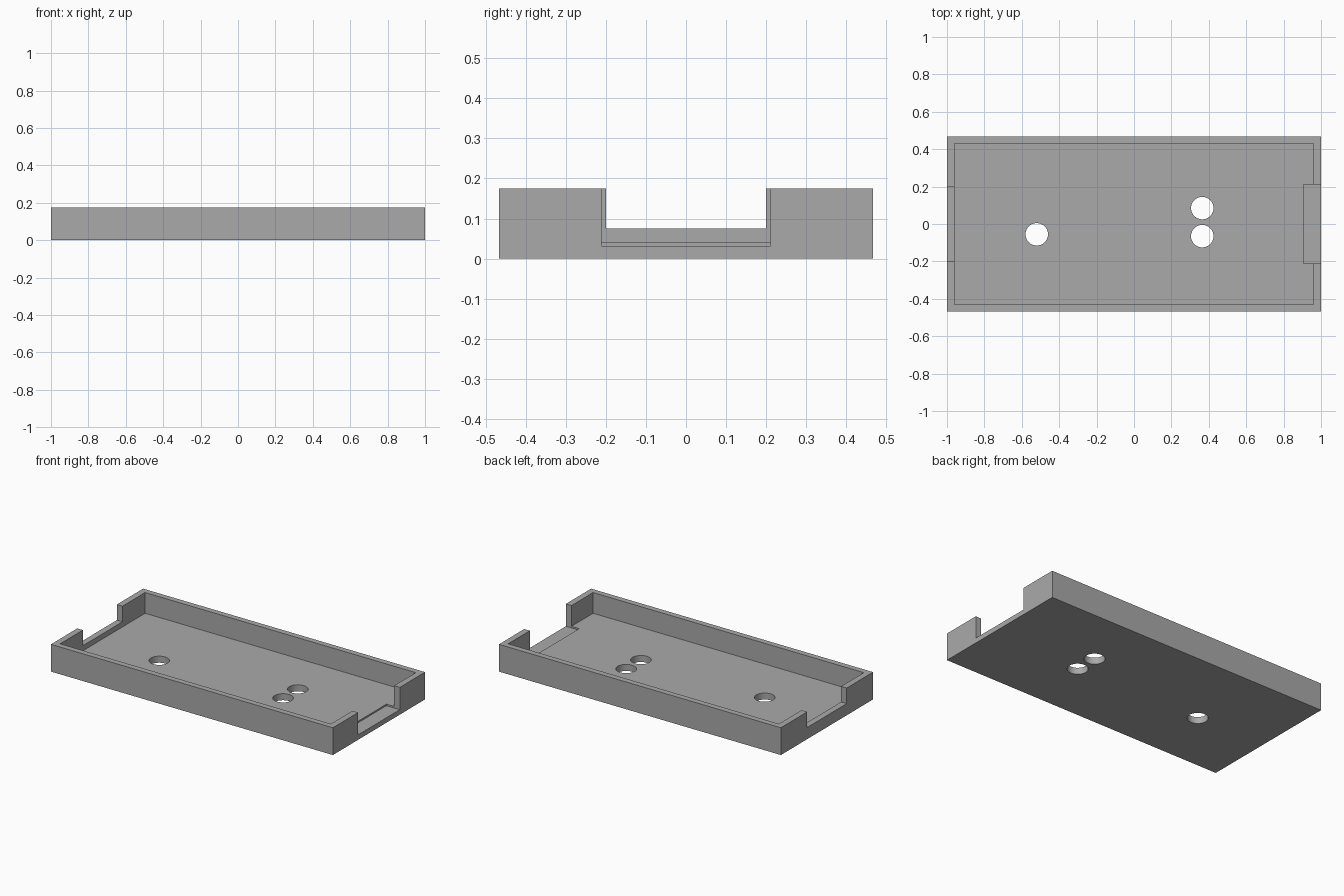
import bpy

cube = bpy.data.objects.get("Cube")
if cube:
    bpy.data.objects.remove(cube, do_unlink=True)

grey = bpy.data.materials.new("plain grey")
grey.use_nodes = True
colour = (0.4, 0.4, 0.4, 1)
grey.diffuse_color = colour
grey.node_tree.nodes["Principled BSDF"].inputs["Base Color"].default_value = colour

LENGTH, WIDTH, HEIGHT = 2.0, 0.934, 0.175
FLOOR = 0.042
ABOVE = 0.3


def box(name, x, y, z):
    """Box spanning the given (low, high) ranges."""
    spans = (x, y, z)
    bpy.ops.mesh.primitive_cube_add(size=1, location=[sum(s) / 2 for s in spans])
    obj = bpy.context.object
    obj.name = name
    obj.scale = [s[1] - s[0] for s in spans]
    bpy.ops.object.transform_apply(location=True, rotation=True, scale=True)
    return obj


def hole(x, y):
    bpy.ops.mesh.primitive_cylinder_add(vertices=64, radius=0.06, depth=0.4, location=(x, y, 0))
    bpy.context.object.name = "hole_cutter"
    return bpy.context.object


# Solid block for the tray
tray = box("tray", (-LENGTH / 2, LENGTH / 2), (-WIDTH / 2, WIDTH / 2), (0, HEIGHT))
tray.data.materials.append(grey)

# Main recess, the raised-sill notch, the deep notch with its pocket, and floor holes
cutters = [
    box("recess_cutter", (-0.96, 0.96), (-0.43, 0.43), (FLOOR, ABOVE)),
    box("right_notch_cutter", (-1.1, -0.9), (-0.2, 0.2), (0.075, ABOVE)),
    box("left_notch_cutter", (0.905, 1.1), (-0.211, 0.211), (0.032, ABOVE)),
    hole(-0.52, -0.055),
    hole(0.365, 0.085),
    hole(0.365, -0.065),
]

for cutter in cutters:
    cutter.hide_render = True
    bpy.context.view_layer.objects.active = tray
    cut = tray.modifiers.new(cutter.name, "BOOLEAN")
    cut.operation = "DIFFERENCE"
    cut.solver = "EXACT"
    cut.object = cutter
    bpy.ops.object.modifier_apply(modifier=cut.name)
    bpy.data.objects.remove(cutter, do_unlink=True)

# Smooth the round holes, keep the box edges sharp
bpy.ops.object.select_all(action="DESELECT")
tray.select_set(True)
bpy.context.view_layer.objects.active = tray
bpy.ops.object.shade_smooth_by_angle()
